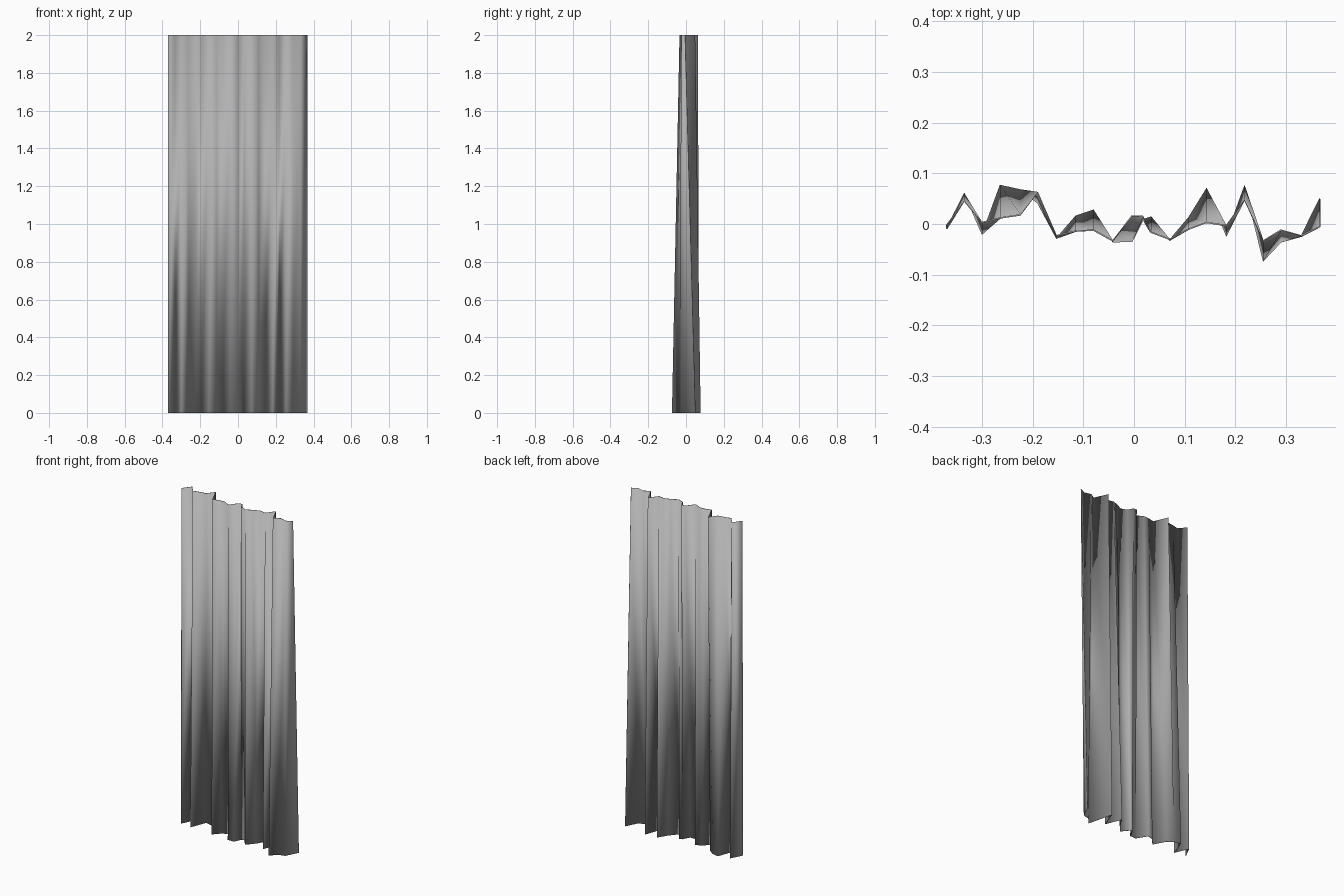
import bpy, bmesh, math

# Pleat profile: x, y at the hem, y at the heading
PLEATS = [
    (-0.37, -0.01, -0.003), (-0.335, 0.06, 0.045), (-0.30, -0.02, 0.003),
    (-0.264, 0.076, 0.012), (-0.224, 0.067, 0.018), (-0.19, 0.042, 0.062),
    (-0.153, -0.028, -0.023), (-0.115, 0.015, -0.014), (-0.08, 0.027, -0.012),
    (-0.042, -0.035, -0.033), (-0.004, -0.034, 0.016), (0.018, 0.008, 0.015),
    (0.033, 0.014, -0.016), (0.07, -0.032, -0.030), (0.108, 0.012, -0.010),
    (0.143, 0.07, 0.003), (0.182, -0.024, -0.003), (0.218, 0.076, 0.047),
    (0.255, -0.073, -0.033), (0.29, -0.035, -0.012), (0.33, -0.024, -0.023),
    (0.367, 0.05, -0.005),
]
HEIGHT = 2.0

# Hanging cloth: loft the hem profile to the flatter heading profile
bm = bmesh.new()
hem = [bm.verts.new((x, lo, 0)) for x, lo, hi in PLEATS]
heading = [bm.verts.new((x, hi, HEIGHT)) for x, lo, hi in PLEATS]
for i in range(len(PLEATS) - 1):
    bm.faces.new((hem[i], hem[i + 1], heading[i + 1], heading[i])).smooth = True

mesh = bpy.data.meshes.new("curtain")
bm.to_mesh(mesh)
bm.free()
curtain = bpy.data.objects.new("curtain", mesh)
bpy.context.collection.objects.link(curtain)

# Dark grey fabric
fabric = bpy.data.materials.new("fabric")
fabric.diffuse_color = (0.44, 0.44, 0.44, 1)
mesh.materials.append(fabric)

# Thin cloth thickness
solid = curtain.modifiers.new("thickness", 'SOLIDIFY')
solid.thickness = 0.003
solid.offset = 0
